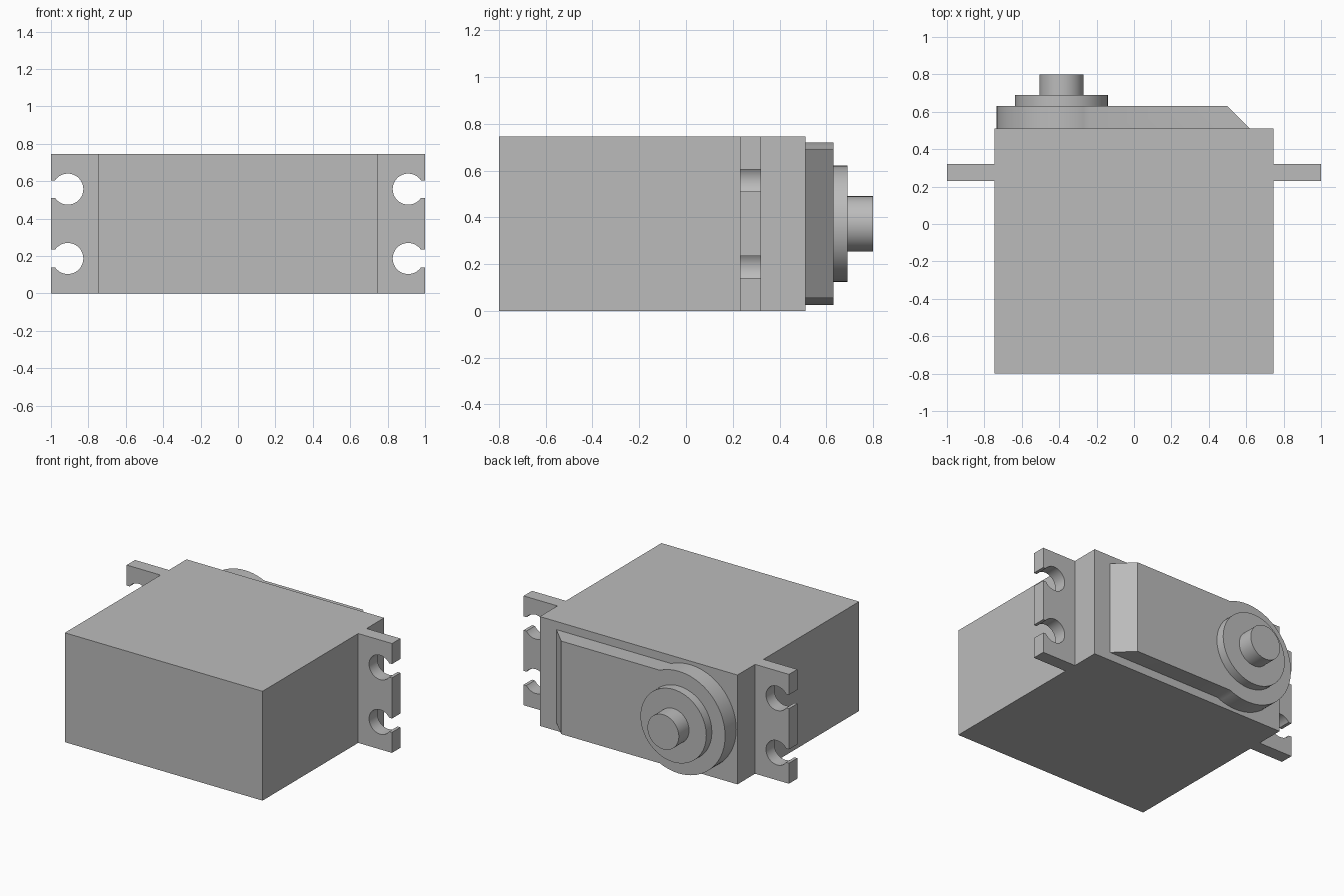
import bpy
import bmesh
from math import acos, asin, cos, sin, pi, radians

default = bpy.data.objects.get("Cube")
if default:
    bpy.data.objects.remove(default, do_unlink=True)

grey = bpy.data.materials.new("plain grey")
grey.use_nodes = True
grey.diffuse_color = (0.5, 0.5, 0.5, 1)
grey.node_tree.nodes["Principled BSDF"].inputs["Base Color"].default_value = (0.5, 0.5, 0.5, 1)

HEIGHT = 0.745
MID = HEIGHT / 2
SHAFT_X = -0.388


def arc(cx, cz, r, start, end, steps):
    """Points along an arc in the x-z plane."""
    angles = [start + (end - start) * i / steps for i in range(steps + 1)]
    return [(cx + r * cos(a), cz + r * sin(a)) for a in angles]


def extrude(name, outline, y0, y1, back_outline=None):
    """Solid between an x-z outline at y0 and its (optionally changed) copy at y1."""
    bm = bmesh.new()
    front = [bm.verts.new((x, y0, z)) for x, z in outline]
    back = [bm.verts.new((x, y1, z)) for x, z in back_outline or outline]
    bm.faces.new(front)
    bm.faces.new(back[::-1])
    n = len(front)
    for i in range(n):
        j = (i + 1) % n
        bm.faces.new((front[j], front[i], back[i], back[j]))
    bmesh.ops.recalc_face_normals(bm, faces=bm.faces)
    mesh = bpy.data.meshes.new(name)
    bm.to_mesh(mesh)
    bm.free()
    mesh.materials.append(grey)
    obj = bpy.data.objects.new(name, mesh)
    bpy.context.collection.objects.link(obj)
    bpy.ops.object.select_all(action='DESELECT')
    obj.select_set(True)
    bpy.context.view_layer.objects.active = obj
    bpy.ops.object.shade_smooth_by_angle(angle=radians(30))
    return obj


def disc(name, r, y0, y1):
    extrude(name, arc(SHAFT_X, MID, r, 0, 2 * pi, 64)[:-1], y0, y1)


# Motor case
W = 0.745
extrude("case", [(-W, 0), (W, 0), (W, HEIGHT), (-W, HEIGHT)], -0.8, 0.51)

# Mounting ears with two open keyhole slots each
hole_x, hole_r, slot = 0.91, 0.083, 0.047
mouth = asin(slot / hole_r)
ear = [(W, 0), (1, 0)]
for hole_z in (0.187, 0.558):
    ear.append((1, hole_z - slot))
    ear += arc(hole_x, hole_z, hole_r, 2 * pi - mouth, mouth, 40)
    ear.append((1, hole_z + slot))
ear += [(1, HEIGHT), (W, HEIGHT)]
for side, name in ((1, "left_ear"), (-1, "right_ear")):
    extrude(name, [(side * x, z) for x, z in ear], 0.23, 0.32)

# Gear cover: round end around the shaft, straight sides, sloped far end
cover_r, half, tip = 0.348, 0.317, 0.62
join = asin(half / cover_r)
round_end = arc(SHAFT_X, MID, cover_r, join, 2 * pi - join, 48)
base = round_end + [(tip, MID - half), (tip, MID + half)]
top = round_end + [(0.5, MID - half), (0.5, MID + half)]
extrude("gear_cover", base, 0.51, 0.63, top)

# Bearing collar and output shaft
disc("bearing_collar", 0.248, 0.63, 0.69)
disc("output_shaft", 0.118, 0.69, 0.8)
